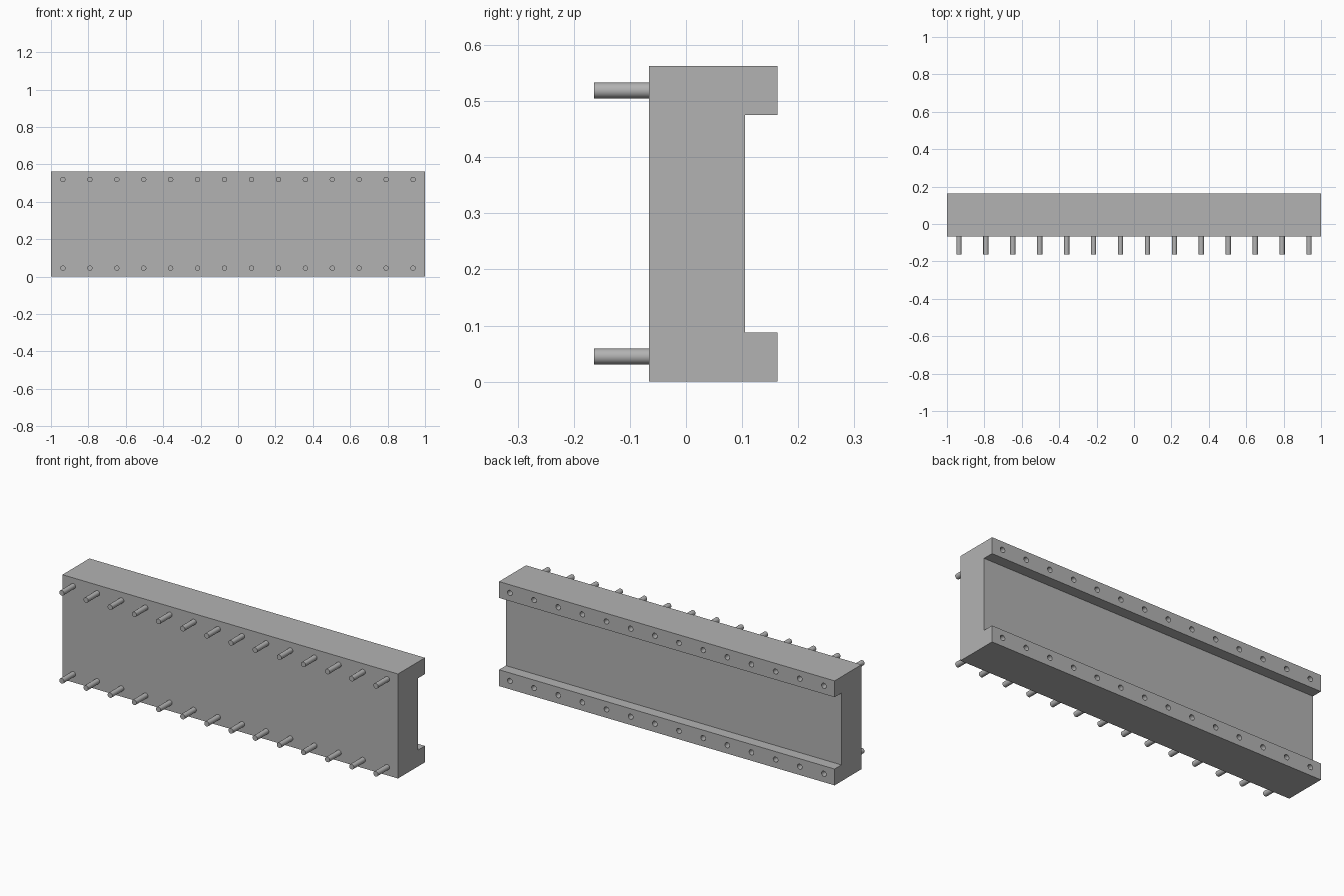
import bpy, bmesh, math
from mathutils import Matrix

old = bpy.data.objects.get("Cube")
if old:
    bpy.data.objects.remove(old)

COUNT, PITCH, RADIUS = 14, 0.144, 0.014
ROWS = (0.045, 0.519)
HEIGHT, LIP = 0.563, 0.088
FRONT, RECESS, BACK = -0.066, 0.105, 0.163
PIN_TIP = -0.164

grey = bpy.data.materials.new("plain grey")
grey.use_nodes = True
colour = (0.45, 0.45, 0.45, 1)
grey.diffuse_color = colour
grey.node_tree.nodes["Principled BSDF"].inputs["Base Color"].default_value = colour


def make_object(name, bm):
    bmesh.ops.recalc_face_normals(bm, faces=bm.faces)
    mesh = bpy.data.meshes.new(name)
    bm.to_mesh(mesh)
    bm.free()
    mesh.materials.append(grey)
    obj = bpy.data.objects.new(name, mesh)
    bpy.context.collection.objects.link(obj)
    return obj


def rod_rows(name, y0, y1):
    """Two rows of rods lying along y."""
    bm = bmesh.new()
    for z in ROWS:
        for i in range(COUNT):
            x = (i - (COUNT - 1) / 2) * PITCH
            place = Matrix.Translation((x, (y0 + y1) / 2, z)) @ Matrix.Rotation(math.pi / 2, 4, "X")
            bmesh.ops.create_cone(bm, cap_ends=True, segments=24, radius1=RADIUS,
                                  radius2=RADIUS, depth=y1 - y0, matrix=place)
    return make_object(name, bm)


def smooth(obj):
    bpy.ops.object.select_all(action="DESELECT")
    obj.select_set(True)
    bpy.context.view_layer.objects.active = obj
    bpy.ops.object.shade_smooth_by_angle(angle=math.radians(30))


# Channel-shaped body, extruded along x
profile = [(FRONT, 0), (BACK, 0), (BACK, LIP), (RECESS, LIP),
           (RECESS, HEIGHT - LIP), (BACK, HEIGHT - LIP), (BACK, HEIGHT), (FRONT, HEIGHT)]
bm = bmesh.new()
end = bm.faces.new([bm.verts.new((-1, y, z)) for y, z in profile])
side = bmesh.ops.extrude_face_region(bm, geom=[end])["geom"]
bmesh.ops.translate(bm, vec=(2, 0, 0), verts=[v for v in side if isinstance(v, bmesh.types.BMVert)])
body = make_object("channel_body", bm)

# Blind sockets in the two back lips
cutter = rod_rows("socket_cutter", BACK - 0.1, BACK + 0.02)
cutter.hide_render = True
cut = body.modifiers.new("sockets", "BOOLEAN")
cut.operation = "DIFFERENCE"
cut.solver = "EXACT"
cut.object = cutter
bpy.context.view_layer.objects.active = body
bpy.ops.object.modifier_apply(modifier=cut.name)
bpy.data.objects.remove(cutter)
smooth(body)

# Pins on the front, slightly embedded in the body
smooth(rod_rows("front_pins", PIN_TIP, FRONT + 0.005))
